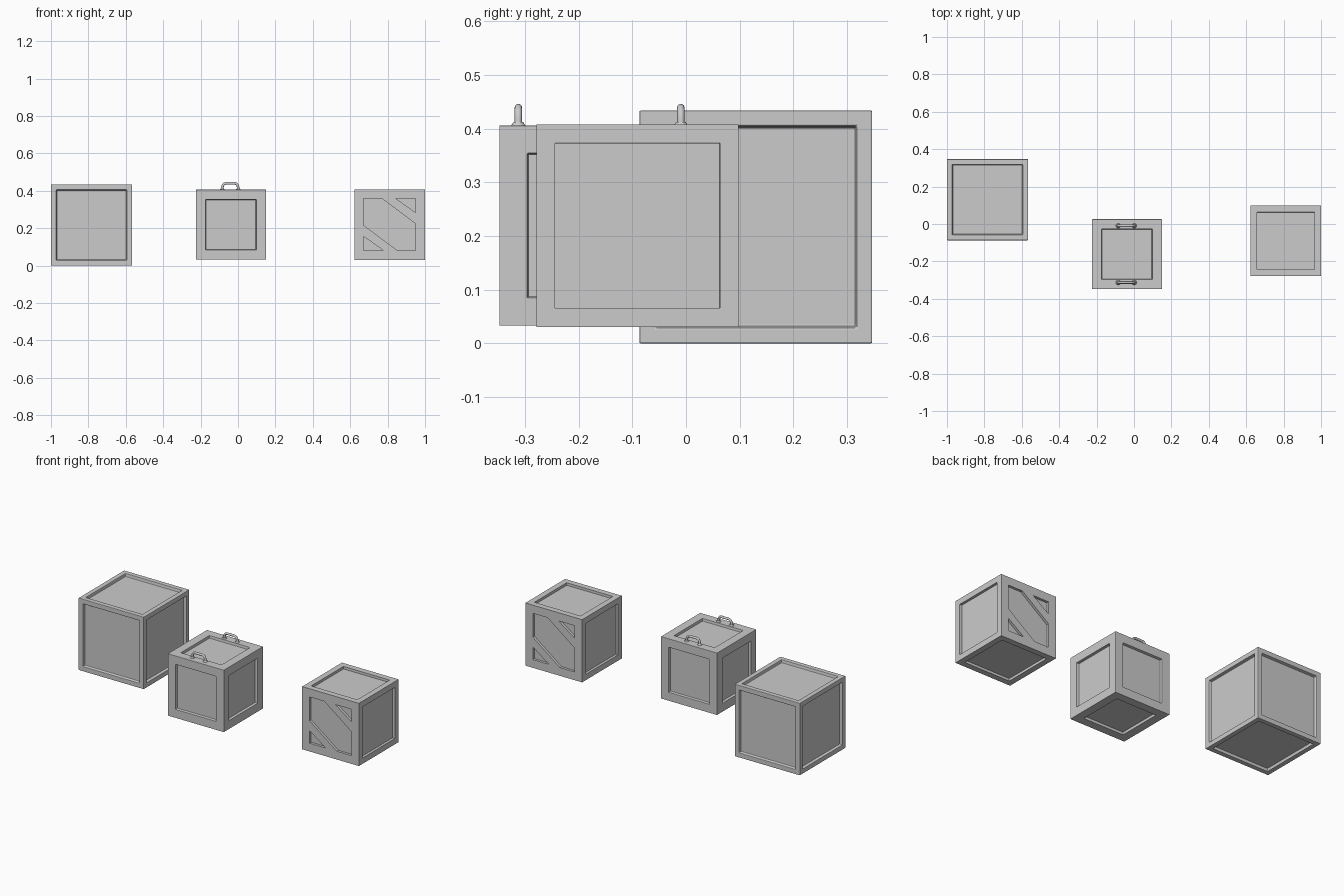
import bpy, bmesh
from math import pi
from mathutils import Matrix, Vector

if "Cube" in bpy.data.objects:
    bpy.data.objects.remove(bpy.data.objects["Cube"])


def crate(name, centre, size, border, depth, taper, bevel, plain=lambda n: True):
    """Cube with a recessed panel in every face accepted by plain(normal)."""
    bm = bmesh.new()
    bmesh.ops.create_cube(bm, size=size)
    bm.normal_update()
    faces = [f for f in bm.faces if plain(f.normal)]
    bmesh.ops.inset_individual(bm, faces=faces, thickness=border)
    bmesh.ops.inset_individual(bm, faces=faces, thickness=taper, depth=-depth)
    me = bpy.data.meshes.new(name)
    bm.to_mesh(me)
    bm.free()
    ob = bpy.data.objects.new(name, me)
    ob.location = centre
    bpy.context.collection.objects.link(ob)
    if bevel:
        mod = ob.modifiers.new("soft_edges", 'BEVEL')
        mod.width, mod.segments = bevel, 2
        mod.limit_method, mod.angle_limit = 'ANGLE', 0.6
    return ob


# Large plain crate
crate("large_crate", (-0.783, 0.130, 0.217), 0.434, 0.041, 0.017, 0.004, 0.003)

# Handled crate
B = Vector((-0.0375, -0.161, 0.2195))
SB = 0.373
crate("handled_crate", B, SB, 0.073, 0.015, 0.003, 0.0015)

# Two carry handles with round feet on the lid
top = B.z + SB / 2
for side, label in ((-1, "front"), (1, "back")):
    pos = Vector((B.x - 0.004, B.y + side * 0.1515, top))
    cu = bpy.data.curves.new(label + "_handle", 'CURVE')
    cu.dimensions = '3D'
    cu.bevel_depth, cu.bevel_resolution, cu.use_fill_caps = 0.007, 3, True
    sp = cu.splines.new('POLY')
    half = [(0.043, -0.002), (0.042, 0.014), (0.039, 0.024),
            (0.033, 0.031), (0.025, 0.0335)]
    path = [(-x, z) for x, z in half] + half[::-1]
    sp.points.add(len(path) - 1)
    for p, (x, z) in zip(sp.points, path):
        p.co = (x, 0, z, 1)
    ob = bpy.data.objects.new(label + "_handle", cu)
    ob.location = pos
    bpy.context.collection.objects.link(ob)
    for sx in (-1, 1):
        bpy.ops.mesh.primitive_cone_add(
            vertices=16, radius1=0.0135, radius2=0.009, depth=0.007,
            location=pos + Vector((sx * 0.043, 0, 0.003)))
        bpy.context.object.name = label + "_handle_foot"
        bpy.ops.object.shade_smooth_by_angle()

# Braced crate: four plain panels, diagonal bars on front and back
C = Vector((0.811, -0.0905, 0.2195))
SC, H, DC = 0.377, 0.139, 0.015
braced = crate("braced_crate", C, SC, SC / 2 - H, DC, 0.0005, 0,
               plain=lambda n: abs(n.y) < 0.5)

# Recess outlines between the diagonal bars, as cutting prisms
outlines = [
    [(-H, H), (-0.042, H), (H, 0.004), (H, -H), (0.042, -H), (-H, -0.004)],
    [(0.033, H), (H, H), (H, 0.064)],
    [(-0.033, -H), (-H, -H), (-H, -0.064)],
]
bm = bmesh.new()
for turn in (0, pi):
    rot = Matrix.Rotation(turn, 4, 'Z')
    for outline in outlines:
        f = bm.faces.new([bm.verts.new(rot @ Vector((x, -SC / 2 + DC, z)))
                          for x, z in outline])
        ext = bmesh.ops.extrude_face_region(bm, geom=[f], use_keep_orig=True)
        moved = [v for v in ext["geom"] if isinstance(v, bmesh.types.BMVert)]
        bmesh.ops.translate(bm, verts=moved, vec=rot @ Vector((0, -0.05, 0)))
bmesh.ops.recalc_face_normals(bm, faces=bm.faces)
me = bpy.data.meshes.new("recess_cutter")
bm.to_mesh(me)
bm.free()
cutter = bpy.data.objects.new("recess_cutter", me)
cutter.location = C
cutter.hide_render = True
bpy.context.collection.objects.link(cutter)

# Cut the recesses and discard the cutter
cut = braced.modifiers.new("recesses", 'BOOLEAN')
cut.operation, cut.solver, cut.object = 'DIFFERENCE', 'EXACT', cutter
bpy.context.view_layer.objects.active = braced
bpy.ops.object.modifier_apply(modifier=cut.name)
bpy.data.objects.remove(cutter)
